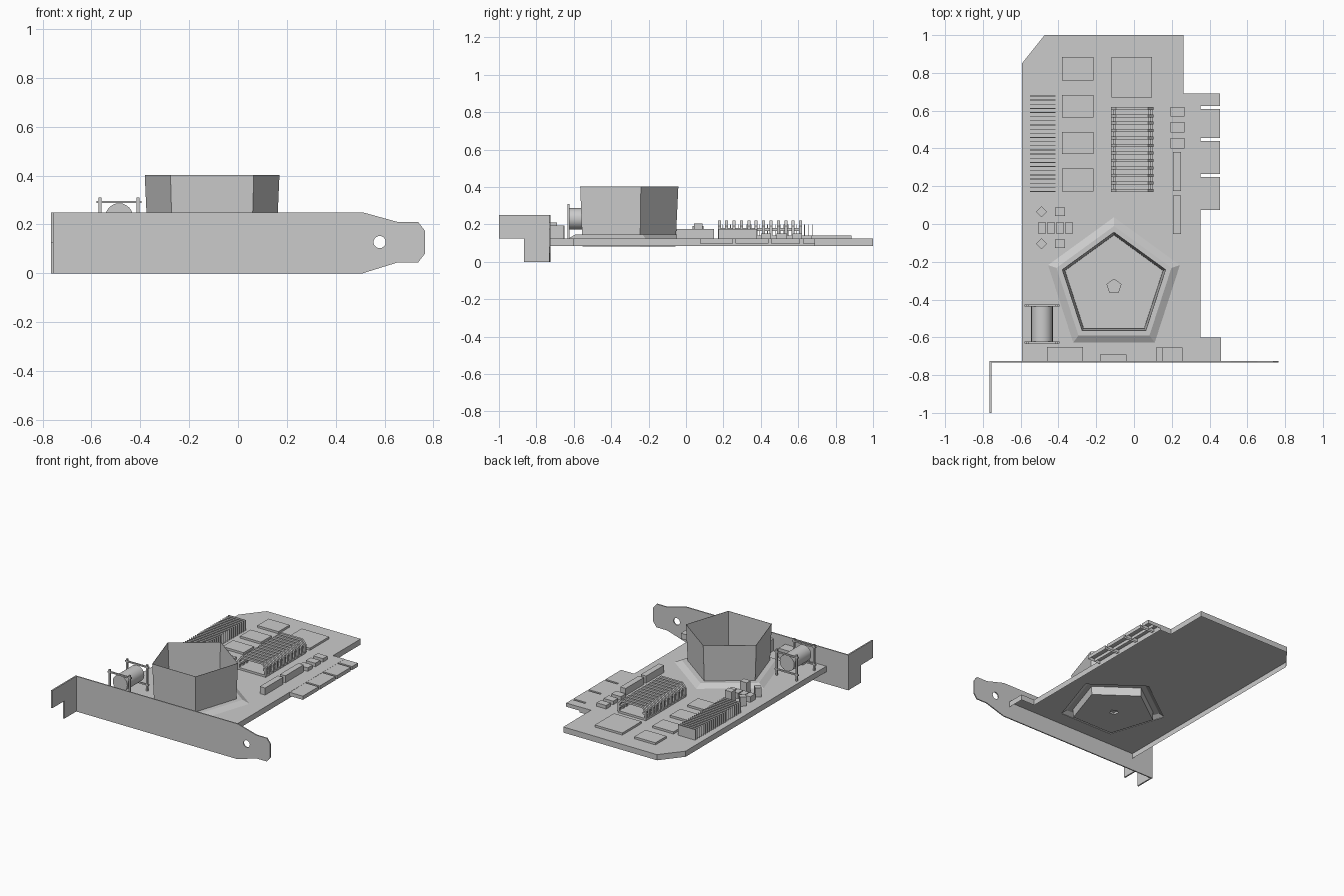
import bpy, bmesh, math
from mathutils import Vector

if "Cube" in bpy.data.objects:
    bpy.data.objects.remove(bpy.data.objects["Cube"])

TOP = 0.125   # upper face of the circuit board


def finish(name, bm):
    bmesh.ops.recalc_face_normals(bm, faces=bm.faces)
    me = bpy.data.meshes.new(name)
    bm.to_mesh(me)
    bm.free()
    ob = bpy.data.objects.new(name, me)
    bpy.context.collection.objects.link(ob)
    return ob


def box(name, x0, x1, y0, y1, z0, z1, turn=0):
    bm = bmesh.new()
    bmesh.ops.create_cube(bm, size=1)
    for v in bm.verts:
        v.co = Vector((v.co.x * (x1 - x0), v.co.y * (y1 - y0), v.co.z * (z1 - z0)))
    ob = finish(name, bm)
    ob.location = ((x0 + x1) / 2, (y0 + y1) / 2, (z0 + z1) / 2)
    ob.rotation_euler.z = turn
    return ob


def prism(name, pts, axis, a, b, caps=True):
    """Extrude a 2D outline along an axis from a to b."""
    place = {'x': lambda p, t: (t, p[0], p[1]),
             'y': lambda p, t: (p[0], t, p[1]),
             'z': lambda p, t: (p[0], p[1], t)}[axis]
    bm = bmesh.new()
    lo = [bm.verts.new(place(p, a)) for p in pts]
    hi = [bm.verts.new(place(p, b)) for p in pts]
    for i in range(len(pts)):
        j = (i + 1) % len(pts)
        bm.faces.new((lo[i], lo[j], hi[j], hi[i]))
    if caps:
        bm.faces.new(lo)
        bm.faces.new(hi)
    return finish(name, bm)


def ring_lathe(name, profile, cx, cy, n=5):
    """Closed (radius, z) profile swept round n corners, one corner towards +y."""
    bm = bmesh.new()
    rows = []
    for i in range(n):
        a = math.pi / 2 + 2 * math.pi * i / n
        rows.append([bm.verts.new((cx + r * math.cos(a), cy + r * math.sin(a), z)) for r, z in profile])
    m = len(profile)
    for i in range(n):
        p, q = rows[i], rows[(i + 1) % n]
        for j in range(m):
            k = (j + 1) % m
            bm.faces.new((p[j], p[k], q[k], q[j]))
    return finish(name, bm)


def cut(target, cutter):
    cutter.hide_render = True
    cutter.display_type = 'WIRE'
    mod = target.modifiers.new("cut", 'BOOLEAN')
    mod.operation = 'DIFFERENCE'
    mod.object = cutter
    mod.solver = 'EXACT'


def circle(cx, cy, r, n, start=0.0):
    return [(cx + r * math.cos(start + 2 * math.pi * i / n),
             cy + r * math.sin(start + 2 * math.pi * i / n)) for i in range(n)]


# Mounting bracket with tapered tongue and screw hole
plate = prism("bracket_plate",
              [(-.765, 0), (.51, 0), (.655, .045), (.738, .045), (.765, .08),
               (.765, .175), (.738, .21), (.655, .21), (.51, .25), (-.765, .25)], 'y', -.732, -.724)
cut(plate, prism("screw_hole_cutter", circle(.58, .128, .025, 20), 'y', -.8, -.65))
prism("bracket_flange", [(-.73, 0), (-.73, .25), (-1, .25), (-1, .125), (-.865, .125), (-.865, 0)],
      'x', -.765, -.755)

# Circuit board: hollow underneath, with an opening below the fan housing
FX, FY = -.106, -.331
outline = [(-.593, -.725), (.461, -.725), (.461, -.6), (.353, -.6), (.353, .69), (.262, .69),
           (.262, 1), (-.473, 1), (-.593, .85)]
board = prism("circuit_board_top", outline, 'z', TOP - .003, TOP)
cut(board, prism("fan_hole_cutter", circle(FX, FY, .355, 5, math.pi / 2), 'z', 0, .2))
prism("circuit_board_rim", outline, 'z', .085, TOP - .003, caps=False)

# Edge connector fingers, hollow like the board
for y0, y1 in [(.075, .25), (.265, .44), (.455, .61), (.625, .69)]:
    box("edge_finger", .35, .456, y0, y1, .12, .124)
    for x0, x1 in [(.353, .402), (.402, .456)]:
        prism("finger_rim", [(x0, y0), (x1, y0), (x1, y1), (x0, y1)], 'z', .098, .12, caps=False)

# Fan housing: pentagonal tub with central hub, and sloped skirt
ring_lathe("fan_housing", [(.275, .083), (.29, .402), (.287, .402), (.272, .087), (.042, .087),
                           (.042, .105), (.03, .105), (.03, .083)], FX, FY)
prism("fan_hub_cap", circle(FX, FY, .031, 5, math.pi / 2), 'z', .096, .1)
ring_lathe("fan_skirt", [(.367, TOP), (.32, .147), (.273, .147), (.273, .143), (.32, .143), (.355, TOP)], FX, FY)

# Memory chips and main chip
for y0, y1 in [(.76, .885), (.565, .683), (.37, .487), (.172, .293)]:
    box("memory_chip", -.38, -.215, y0, y1, TOP, .14)
box("main_chip", -.12, .095, .67, .885, TOP, .14)

# Thin plate fins on the left
for i in range(24):
    y = .172 + i * .022
    box("thin_fin", -.55, -.415, y - .002, y + .002, TOP, .2)

# Arched heatsink ribs over a base plate
box("heatsink_base", -.12, .098, .17, .62, TOP, .14)
half = [(.112, .135), (.112, .19), (.085, .222)]
inner = [(.098, .135), (.098, .186), (.08, .208)]
arch = half + [(-x, z) for x, z in half[::-1]] + [(-x, z) for x, z in inner] + inner[::-1]
for i in range(12):
    y = .178 + i * .0395
    prism("heatsink_rib", [(x - .01, z) for x, z in arch], 'y', y - .008, y + .008)
for x in (-.102, .083):
    box("heatsink_rail", x - .008, x + .008, .17, .62, .165, .18)

# Small parts beside the edge connector
for y0, y1 in [(.57, .62), (.485, .54), (.40, .455)]:
    box("small_chip", .192, .267, y0, y1, TOP, .15)
for y0, y1 in [(.175, .38), (-.052, .15)]:
    box("long_socket", .207, .249, y0, y1, TOP, .175)

# Capacitor group on the left
for y in (.065, -.105):
    box("diamond_capacitor", -.511, -.469, y - .021, y + .021, TOP, .19, math.pi / 4)
    box("square_capacitor", -.418, -.365, y - .022, y + .022, TOP, .205)
for i in range(4):
    x = -.488 + i * .048
    box("row_capacitor", x - .021, x + .021, -.049, .007, TOP, .165)

# Wound coil held between two end frames
CX, CZ = -.487, .23
coil = prism("coil", circle(CX, CZ, .057, 24), 'y', -.625, -.435)
for p in coil.data.polygons:
    p.use_smooth = len(p.vertices) == 4
for y in (-.628, -.432):
    for s in (-1, 1):
        x = CX + s * .078
        box("coil_frame_post", x - .006, x + .006, y - .006, y + .006, TOP, .31)
        z = CZ + s * .062
        box("coil_frame_bar", CX - .092, CX + .092, y - .005, y + .005, z - .005, z + .005)

# Output sockets behind the bracket
box("wide_socket", -.46, -.27, -.725, -.65, TOP, .195)
box("slim_socket", -.18, -.04, -.725, -.69, TOP, .21)
box("square_socket", .147, .257, -.725, -.655, TOP, .195)
box("square_socket_side", .117, .147, -.725, -.655, TOP, .18)
